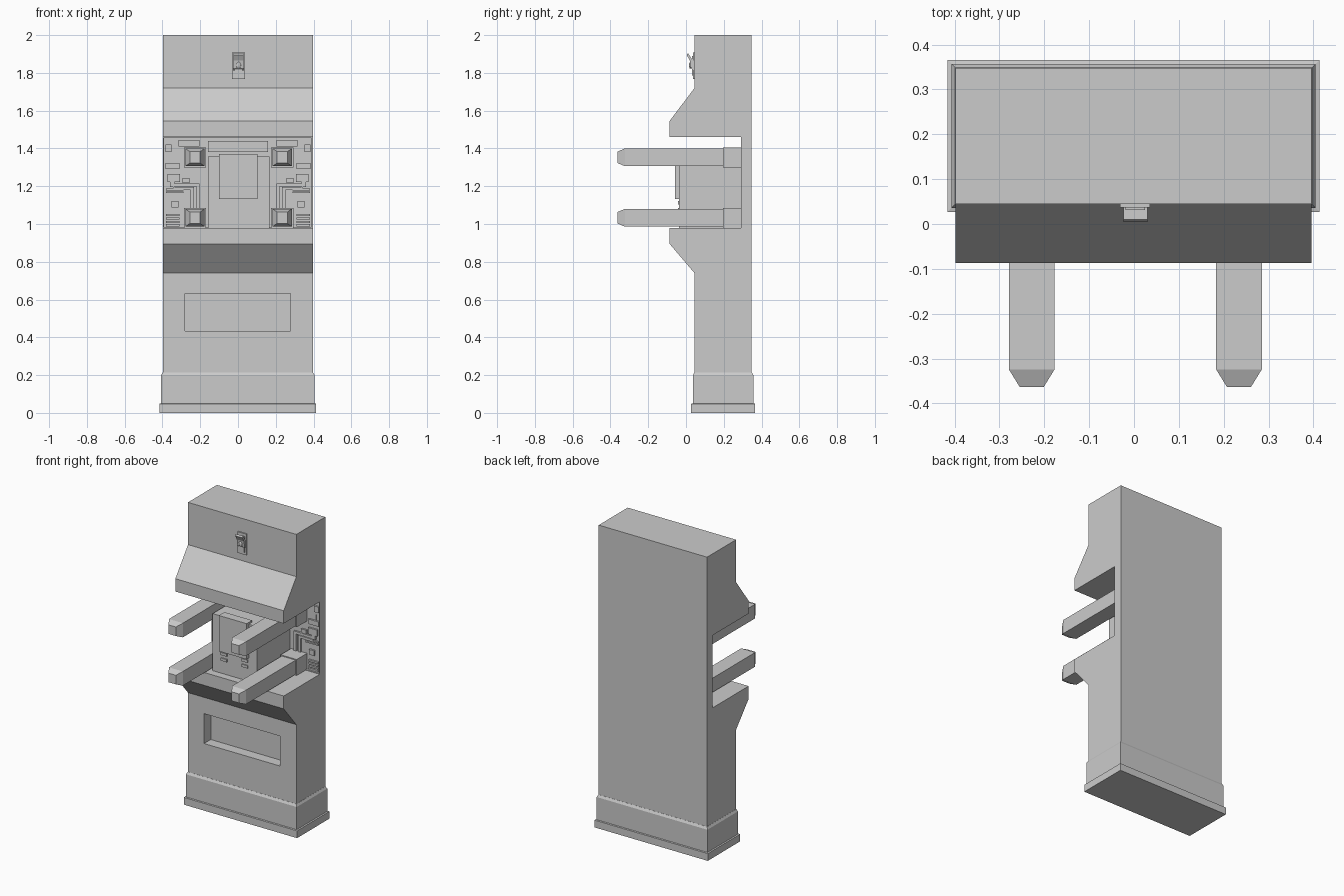
import bpy
import bmesh

cube = bpy.data.objects.get("Cube")
if cube:
    bpy.data.objects.remove(cube, do_unlink=True)

grey = bpy.data.materials.new("plain grey")
grey.use_nodes = True
GREY = (0.6, 0.6, 0.6, 1)
grey.diffuse_color = GREY
grey.node_tree.nodes["Principled BSDF"].inputs["Base Color"].default_value = GREY


def finish(name, bm):
    bmesh.ops.recalc_face_normals(bm, faces=bm.faces)
    mesh = bpy.data.meshes.new(name)
    bm.to_mesh(mesh)
    bm.free()
    mesh.materials.append(grey)
    obj = bpy.data.objects.new(name, mesh)
    bpy.context.collection.objects.link(obj)
    return obj


def loft(name, rings):
    """Skin equal-length point rings and cap both ends."""
    bm = bmesh.new()
    rows = [[bm.verts.new(p) for p in ring] for ring in rings]
    n = len(rows[0])
    for a, b in zip(rows, rows[1:]):
        for i in range(n):
            j = (i + 1) % n
            bm.faces.new((a[i], a[j], b[j], b[i]))
    bm.faces.new(rows[0])
    bm.faces.new(rows[-1])
    return finish(name, bm)


def extrude_x(name, profile, x0, x1):
    return loft(name, [[(x, y, z) for y, z in profile] for x in (x0, x1)])


def box(name, x0, x1, y0, y1, z0, z1):
    return extrude_x(name, [(y0, z0), (y1, z0), (y1, z1), (y0, z1)], x0, x1)


def cut(target, cutter):
    cutter.hide_render = True
    mod = target.modifiers.new("cut", 'BOOLEAN')
    mod.object = cutter
    mod.solver = 'EXACT'
    bpy.context.view_layer.objects.active = target
    bpy.ops.object.modifier_apply(modifier=mod.name)
    bpy.data.objects.remove(cutter, do_unlink=True)


BACK, FRONT, LIP, WALL = 0.348, 0.045, -0.087, 0.29

# Cabinet with hood, open working bay and sloping counter
cabinet = extrude_x("cabinet", [
    (BACK, 0.02), (BACK, 2), (FRONT, 2), (FRONT, 1.72), (LIP, 1.545),
    (LIP, 1.46), (WALL, 1.46), (WALL, 0.98), (LIP, 0.98), (LIP, 0.895),
    (FRONT, 0.74), (FRONT, 0.02)], -0.398, 0.396)
cut(cabinet, box("tray_cutter", -0.28, 0.277, 0, 0.115, 0.434, 0.632))
cut(cabinet, box("bay_cutter", -0.392, 0.39, 0.2, WALL + 0.015, 0.984, 1.456))


# Stepped foot: plinth, skirting and a narrow bevel above each
def foot_ring(grow, z):
    x0, x1, y0, y1 = -0.398 - grow, 0.396 + grow, FRONT - grow, BACK + grow
    return [(x0, y0, z), (x1, y0, z), (x1, y1, z), (x0, y1, z)]


loft("plinth_and_skirting", [foot_ring(g, z) for g, z in (
    (0.018, 0), (0.018, 0.048), (0.009, 0.05), (0.009, 0.06),
    (0.009, 0.2), (0.001, 0.215))])

# Four arms with tapered tips and mounting collars
for side, label in ((-1, "right"), (1, "left")):
    for level, cz in (("upper", 1.353), ("lower", 1.033)):
        cx = side * 0.231 + 0.003

        def square(r, h, y):
            return [(cx - r, y, cz - h), (cx + r, y, cz - h),
                    (cx + r, y, cz + h), (cx - r, y, cz + h)]

        loft(f"{level}_{label}_arm", [square(0.027, 0.03, -0.363),
             square(0.051, 0.047, -0.324), square(0.051, 0.047, 0.3)])
        loft(f"{level}_{label}_collar", [square(0.059, 0.053, 0.196),
                                         square(0.059, 0.053, 0.306)])

# Central machine housing with raised door and small vents
box("housing", -0.16, 0.166, -0.036, 0.306, 0.975, 1.358)
box("housing_door", -0.1, 0.104, -0.058, 0.0, 1.133, 1.37)
for x in (-0.097, 0.055):
    for z in (1.066, 1.103):
        box("housing_vent", x, x + 0.044, -0.043, -0.03, z, z + 0.018)


# Components on the bay wall, mirrored left and right
def component(name, x0, x1, z0, z1, raise_by=0.013):
    back = WALL + 0.016
    for s in (-1, 1):
        a, b = sorted((s * x0, s * x1))
        box(name, a, b, back - raise_by, back, z0, z1)


component("header_bar", 0, 0.16, 1.38, 1.44)
component("upper_rail", 0.203, 0.315, 1.41, 1.446)
component("corner_relay", 0.352, 0.384, 1.38, 1.42)
component("thin_lead", 0.359, 0.363, 1.325, 1.36, 0.006)
component("fuse_block", 0.31, 0.384, 1.29, 1.322)
component("junction_box", 0.307, 0.372, 1.222, 1.265)
component("small_relay", 0.257, 0.294, 1.217, 1.243)
component("socket", 0.314, 0.352, 1.088, 1.122)
for z in (1.163, 1.178):
    component("long_strip", 0.288, 0.38, z, z + 0.009)
for i in range(4):
    z = 0.988 + i * 0.018
    component("vent_strip", 0.31, 0.38, z, z + 0.011)
# Conduits: two nested bent runs down to the lower collars
for inner, top in ((0.203, 1.215), (0.234, 1.195)):
    component("conduit_drop", inner, inner + 0.018, 1.07, top)
    component("conduit_run", inner, 0.345, top - 0.016, top)
component("conduit_plug", 0.335, 0.36, 1.196, 1.222)

# Toggle switch on the hood
box("switch_plate", -0.031, 0.036, 0.037, 0.05, 1.768, 1.908)
box("switch_frame", -0.019, 0.024, 0.031, 0.04, 1.785, 1.89)
extrude_x("switch_lever", [(0.04, 1.81), (0.026, 1.825), (0.02, 1.865),
                           (0.004, 1.895), (0.01, 1.905), (0.04, 1.86)],
          -0.023, 0.03)
bm = bmesh.new()
bmesh.ops.create_uvsphere(bm, u_segments=12, v_segments=8, radius=0.012)
stud = finish("switch_stud", bm)
stud.location = (0.003, 0.023, 1.84)
stud.scale = (1, 0.6, 1.5)
